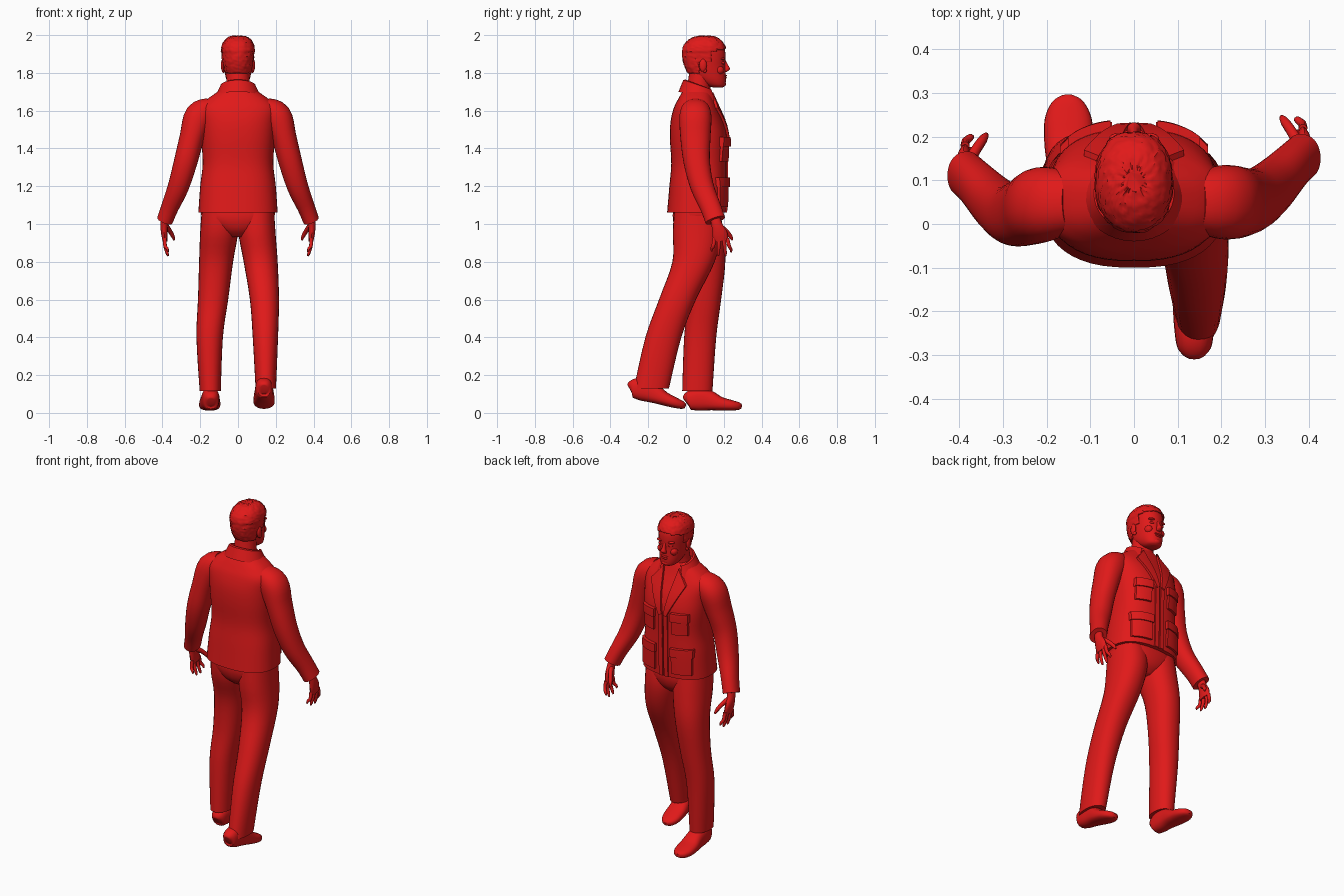
import bpy, bmesh, math, random
from mathutils import Vector
from mathutils.bvhtree import BVHTree

if "Cube" in bpy.data.objects:
    bpy.data.objects.remove(bpy.data.objects["Cube"])

random.seed(4)
RED = bpy.data.materials.new("red")
RED.diffuse_color = (0.75, 0.01, 0.01, 1)
RED.use_nodes = True
RED.node_tree.nodes["Principled BSDF"].inputs["Base Color"].default_value = RED.diffuse_color


def finish(name, bm, angle=40):
    bmesh.ops.recalc_face_normals(bm, faces=bm.faces)
    me = bpy.data.meshes.new(name)
    bm.to_mesh(me)
    bm.free()
    ob = bpy.data.objects.new(name, me)
    bpy.context.collection.objects.link(ob)
    me.materials.append(RED)
    bpy.ops.object.select_all(action='DESELECT')
    ob.select_set(True)
    bpy.context.view_layer.objects.active = ob
    bpy.ops.object.shade_smooth_by_angle(angle=math.radians(angle))
    return ob


def smooth_path(pts, k):
    """Catmull-Rom through points of any dimension."""
    out, n = [], len(pts)
    for i in range(n - 1):
        p0, p1, p2, p3 = pts[max(i - 1, 0)], pts[i], pts[i + 1], pts[min(i + 2, n - 1)]
        for s in range(k):
            t = s / k
            out.append([0.5 * (2 * b + (c - a) * t + (2 * a - 5 * b + 4 * c - d) * t * t
                        + (3 * b - a - 3 * c + d) * t ** 3) for a, b, c, d in zip(p0, p1, p2, p3)])
    return out + [list(pts[-1])]


def loft(pts, flat=False, n=2.0, seg=28, k=4):
    """Skin superellipse rings; each point is x, y, z, half width, half depth."""
    path, bm, rings = smooth_path(pts, k), bmesh.new(), []
    for i, p in enumerate(path):
        c = Vector(p[:3])
        t = Vector(path[min(i + 1, len(path) - 1)][:3]) - Vector(path[max(i - 1, 0)][:3])
        t = Vector((0, 0, 1)) if flat else t.normalized()
        u = Vector((1, 0, 0))
        u = (u - t * u.dot(t)).normalized()
        v = t.cross(u)
        ring = []
        for j in range(seg):
            a = 2 * math.pi * j / seg
            ca, sa = math.cos(a), math.sin(a)
            ring.append(bm.verts.new(c + u * p[3] * math.copysign(abs(ca) ** (2 / n), ca)
                                     + v * p[4] * math.copysign(abs(sa) ** (2 / n), sa)))
        rings.append(ring)
    for a, b in zip(rings, rings[1:]):
        for j in range(seg):
            bm.faces.new((a[j], a[j - 1], b[j - 1], b[j]))
    bm.faces.new(rings[0])
    bm.faces.new(rings[-1])
    return bm


def ball(name, loc, size):
    bm = bmesh.new()
    bmesh.ops.create_uvsphere(bm, u_segments=14, v_segments=10, radius=1)
    for v in bm.verts:
        v.co = Vector(loc) + Vector(a * b for a, b in zip(v.co, size))
    return finish(name, bm)


# Jacket body: z, back y, front y, half width
body = [(1.06, -.1, .21, .21), (1.2, -.088, .215, .2), (1.32, -.078, .215, .187),
        (1.45, -.085, .218, .195), (1.54, -.082, .2, .2), (1.61, -.066, .17, .205),
        (1.655, -.045, .15, .17), (1.695, -.022, .135, .115), (1.72, -.005, .125, .075)]
bm = loft([(0, (b + f) / 2, z, w, (f - b) / 2) for z, b, f, w in body], True, 2.5, 48)
bmesh.ops.recalc_face_normals(bm, faces=bm.faces)
tree = BVHTree.FromBMesh(bm)
finish("jacket_body", bm)


def front(x, z):
    hit = tree.ray_cast(Vector((x, 1, z)), Vector((0, -1, 0)))[0]
    return hit.y if hit else 0.1


def panel(name, corners, d, n=6):
    """Raised cloth patch following the jacket front; corners are (x, z)."""
    bm, top = bmesh.new(), []
    a, b, c, e = [Vector(q) for q in corners]
    for i in range(n + 1):
        row = []
        for j in range(n + 1):
            q = a.lerp(b, j / n).lerp(e.lerp(c, j / n), i / n)
            row.append(bm.verts.new((q.x, front(q.x, q.y) + d, q.y)))
        top.append(row)
    for i in range(n):
        for j in range(n):
            bm.faces.new((top[i][j], top[i][j + 1], top[i + 1][j + 1], top[i + 1][j]))
    ext = bmesh.ops.extrude_edge_only(bm, edges=[e for e in bm.edges if e.is_boundary])
    for v in ext["geom"]:
        if isinstance(v, bmesh.types.BMVert):
            v.co.y -= d + .01
    return finish(name, bm)


# Pockets, flaps and lapels on both sides, with the button strip
for s, side in ((1, "right"), (-1, "left")):
    def rect(x0, x1, z0, z1):
        return [(s * x0, z0), (s * x1, z0), (s * x1, z1), (s * x0, z1)]
    panel("chest_pocket_" + side, rect(.06, .145, 1.33, 1.43), .014)
    panel("chest_flap_" + side, rect(.054, .151, 1.41, 1.46), .022)
    panel("hip_pocket_" + side, rect(.055, .165, 1.09, 1.21), .014)
    panel("hip_flap_" + side, rect(.05, .17, 1.195, 1.245), .021)
    panel("lapel_" + side, [(s * .05, 1.695), (s * .115, 1.615), (s * .025, 1.43), (s * .006, 1.44)], .014)
    panel("front_edge_" + side, rect(.004, .03, 1.06, 1.44), .008)

# Collar: a folded band open at the throat
bm, rows = bmesh.new(), []
for i in range(29):
    a = math.radians(-230 + 280 * i / 28)
    ca, sa = math.cos(a), math.sin(a)
    drop = .028 * (sa + 1)
    rows.append([bm.verts.new((r * ca, .07 + r * q * sa, z - drop)) for r, q, z in
                 ((.076, .95, 1.71), (.082, .9, 1.765), (.092, .92, 1.762), (.122, .9, 1.7))])
for a, b in zip(rows, rows[1:]):
    for j in range(3):
        bm.faces.new((a[j], b[j], b[j + 1], a[j + 1]))
finish("collar", bm)

# Sleeves and hands
right_arm = [(.14, .05, 1.61, .06, .07), (.205, .05, 1.57, .078, .085), (.243, .05, 1.46, .066, .08),
             (.277, .057, 1.33, .062, .07), (.315, .085, 1.2, .056, .062), (.36, .13, 1.09, .046, .055),
             (.387, .155, 1.02, .043, .054)]
for s, side, dy in ((1, "right", 0), (-1, "left", -.04)):
    def place(pts):
        top = 1.6
        return [(s * x, y + dy * min(1, max(0, (top - z) / .3)), z, a, b) for x, y, z, a, b in pts]
    finish("sleeve_" + side, loft(place(right_arm), n=2.2))
    finish("palm_" + side, loft(place([(.378, .148, 1.06, .022, .03), (.39, .162, 1.0, .02, .028),
           (.39, .178, .95, .017, .04), (.386, .186, .91, .013, .038)]), seg=16))
    for i, (y, dip) in enumerate(((.152, .855), (.175, .832), (.2, .83), (.218, .85))):
        spread = (i - 1.3) * .012
        finish("finger_%d_%s" % (i + 1, side), loft(place([
            (.387, y, .925, .010, .011), (.386, y + spread * .5, .885, .0095, .010),
            (.375, y + spread, dip + .015, .008, .008), (.37, y + spread, dip, .004, .004)]), seg=10))
    finish("thumb_" + side, loft(place([(.382, .175, .99, .014, .016), (.362, .21, .965, .012, .013),
           (.345, .235, .935, .010, .011), (.338, .245, .915, .005, .005)]), seg=10))

# Trousers, striding
finish("trouser_seat", loft([(0, .06, .93, .06, .07), (0, .06, .97, .12, .112),
       (0, .06, 1.03, .19, .13), (0, .06, 1.1, .19, .125)], True, 2.4))
finish("trouser_leg_right", loft([(.1, .055, 1.1, .09, .115), (.1, .058, .96, .098, .128),
       (.12, .04, .8, .09, .112), (.14, -.045, .6, .077, .098), (.145, -.12, .4, .067, .095),
       (.147, -.183, .13, .054, .093)], True, 2.2))
finish("trouser_leg_left", loft([(-.1, .06, 1.1, .09, .115), (-.1, .075, .96, .1, .122),
       (-.116, .105, .8, .09, .103), (-.132, .098, .6, .08, .088), (-.15, .075, .4, .07, .085),
       (-.147, .06, .115, .056, .08)], True, 2.2))

# Shoes: one flat, one with the heel lifted
shoe = [(0, .05, .018, .025), (.012, .056, .038, .047), (.06, .066, .046, .06), (.12, .06, .05, .054),
        (.18, .043, .056, .037), (.24, .034, .054, .028), (.28, .03, .036, .02), (.295, .028, .012, .01)]
for side, x, y0, lift, turn in (("left", -.143, 0, 0, -.01), ("right", .138, -.297, .068, .0)):
    finish("shoe_" + side, loft([(x + turn * y / .3, y0 + y, z + .006 + lift * (1 - y / .3), a, b)
                                 for y, z, a, b in shoe], n=2.5, seg=24))

# Neck and head
finish("neck", loft([(0, .06, 1.66, .08, .07), (0, .068, 1.73, .064, .062),
                     (0, .085, 1.82, .06, .065)], True))
skull = [(1.722, .15, .19, .02), (1.732, .11, .206, .044), (1.76, .06, .211, .06), (1.8, .015, .21, .07),
         (1.84, -.005, .208, .076), (1.88, -.014, .21, .08), (1.92, -.012, .206, .081),
         (1.955, .004, .19, .072), (1.98, .04, .16, .05), (1.988, .08, .12, .02)]
head = [(0, (b + f) / 2, z, w, (f - b) / 2) for z, b, f, w in skull]
finish("head", loft(head, True, 2.2, 32))

# Hair: a roughened shell cut from the skull shape
bm = loft(head, True, 2.2, 64, 6)


def is_bare(c):
    if c.y > .13:
        return c.z < 1.93 - .015 * abs(c.x) / .08
    return c.z < (1.86 if c.y > .07 else 1.8)


bmesh.ops.delete(bm, geom=[f for f in bm.faces if is_bare(f.calc_center_median())], context='FACES')
bmesh.ops.recalc_face_normals(bm, faces=bm.faces)
bm.normal_update()
offsets = [v.normal * ((.008 if v.co.z > 1.91 else .004) + random.uniform(-.002, .003)) for v in bm.verts]
for v, o in zip(bm.verts, offsets):
    v.co += o
finish("hair", bm).modifiers.new("thickness", 'SOLIDIFY').thickness = .006

# Face
finish("nose", loft([(0, .202, 1.868, .008, .008), (0, .212, 1.84, .01, .012),
                     (0, .217, 1.82, .016, .016), (0, .208, 1.805, .013, .008)], True, seg=14))
ball("upper_lip", (0, .207, 1.785, ), (.025, .01, .006))
ball("lower_lip", (0, .205, 1.774), (.022, .011, .007))
ball("chin", (0, .193, 1.742), (.026, .02, .016))
for s, side in ((1, "right"), (-1, "left")):
    ball("ear_" + side, (s * .08, .09, 1.84), (.011, .02, .034))
    ball("earlobe_" + side, (s * .078, .1, 1.812), (.008, .01, .012))
    ball("eye_" + side, (s * .033, .194, 1.853), (.015, .012, .008))
    ball("brow_" + side, (s * .034, .195, 1.874), (.024, .014, .007))
    ball("cheek_" + side, (s * .042, .175, 1.815), (.022, .026, .024))
